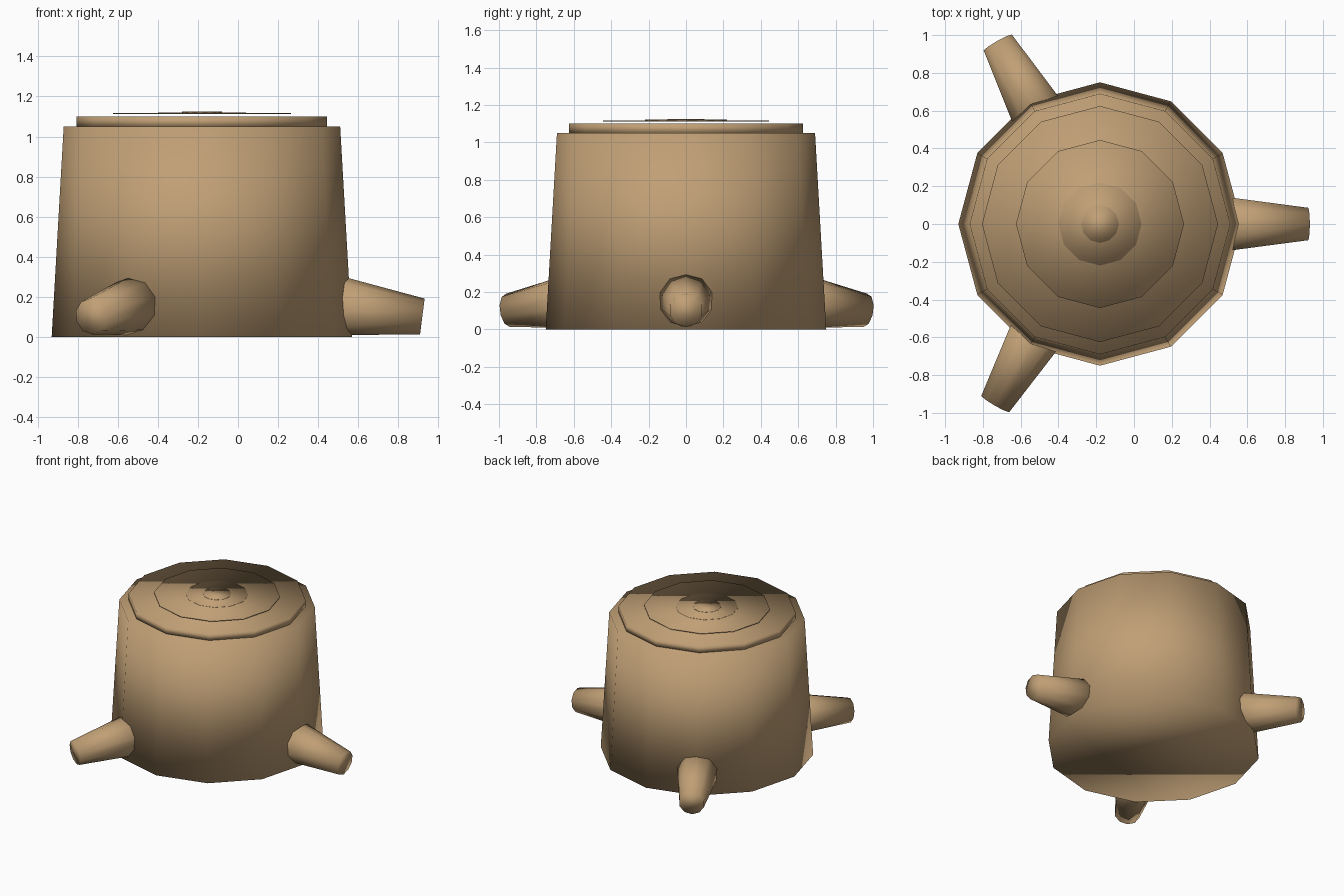
import bpy
from math import radians, cos, sin
from mathutils import Vector

if "Cube" in bpy.data.objects:
    bpy.data.objects.remove(bpy.data.objects["Cube"], do_unlink=True)

wood = bpy.data.materials.new("tan wood")
wood.use_nodes = True
colour = (0.53, 0.35, 0.18, 1)
wood.diffuse_color = colour
wood.node_tree.nodes["Principled BSDF"].inputs["Base Color"].default_value = colour

CENTRE = Vector((-0.18, 0, 0))


def taper(name, start, end, r1, r2, sides):
    """Smooth tapered cylinder between two points."""
    axis = end - start
    bpy.ops.mesh.primitive_cone_add(
        vertices=sides, radius1=r1, radius2=r2, depth=axis.length,
        location=(start + end) / 2,
        rotation=axis.to_track_quat('Z', 'Y').to_euler())
    obj = bpy.context.object
    obj.name = name
    obj.data.materials.append(wood)
    bpy.ops.object.shade_smooth()
    return obj


def layer(name, z1, z2, r1, r2):
    up = Vector((0, 0, 1))
    return taper(name, CENTRE + up * z1, CENTRE + up * z2, r1, r2, 12)


# Trunk and cut top
layer("trunk", 0, 1.05, 0.75, 0.69)
layer("cut_top", 1.047, 1.10, 0.625, 0.625)

# Thin growth rings stacked on the cut
layer("outer_growth_ring", 1.112, 1.118, 0.445, 0.445)
layer("middle_growth_ring", 1.116, 1.121, 0.22, 0.22)
layer("inner_growth_ring", 1.119, 1.124, 0.1, 0.1)

# Three roots sloping down and outward
for name, degrees in (("left_root", 0), ("back_root", 119.4), ("front_root", 239.8)):
    a = radians(degrees)
    out = Vector((cos(a), sin(a), 0))
    start = CENTRE + out * 0.55 + Vector((0, 0, 0.172))
    end = CENTRE + out * 1.10 + Vector((0, 0, 0.102))
    taper(name, start, end, 0.166, 0.09, 10)
